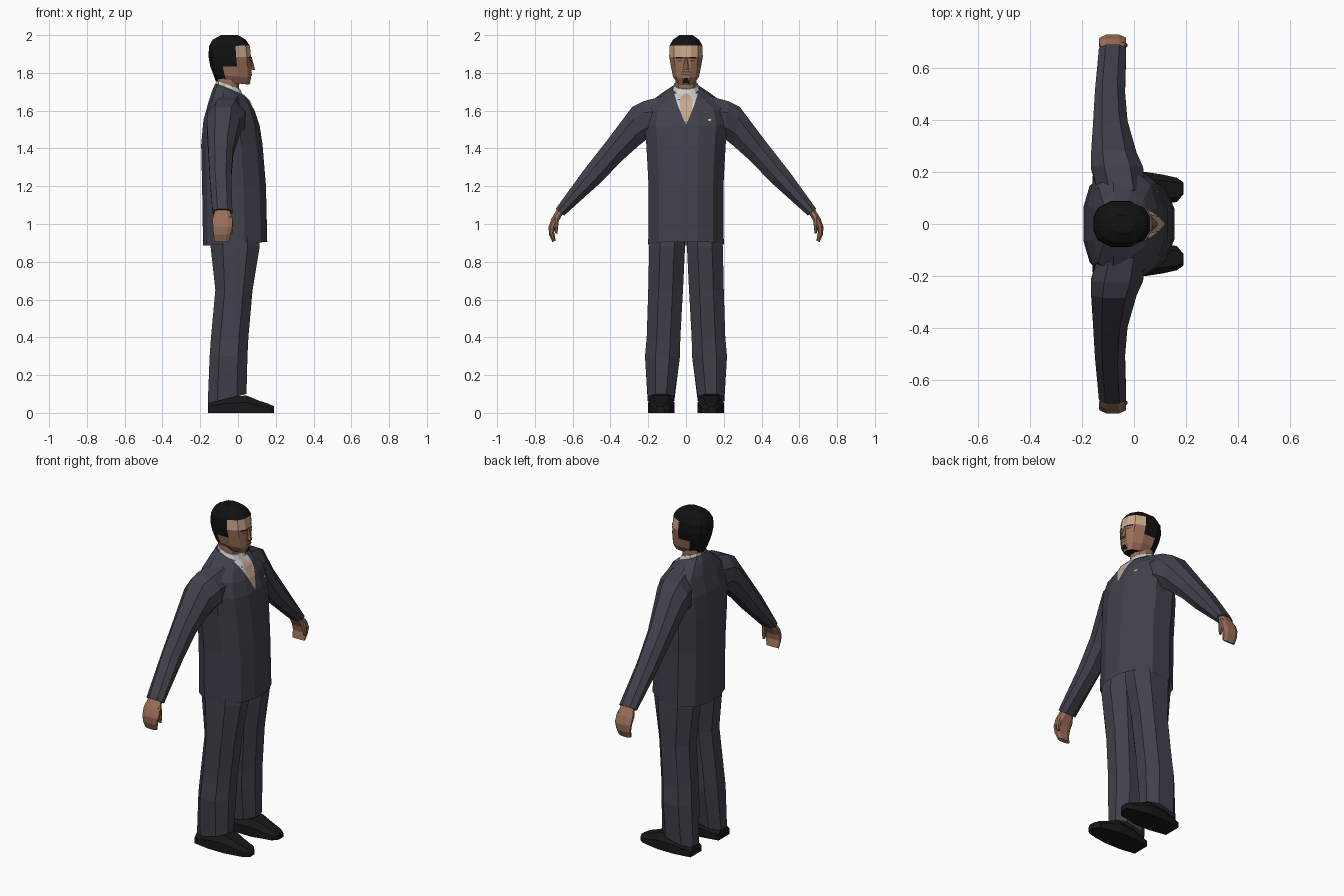
import bpy, bmesh
from mathutils import Vector as V
from mathutils.bvhtree import BVHTree

if "Cube" in bpy.data.objects:
    bpy.data.objects.remove(bpy.data.objects["Cube"])


def mat(name, r, g, b):
    m = bpy.data.materials.new(name)
    m.diffuse_color = (r, g, b, 1)
    m.use_nodes = True
    m.node_tree.nodes["Principled BSDF"].inputs["Base Color"].default_value = m.diffuse_color
    return m


SUIT = mat("charcoal_cloth", 0.052, 0.052, 0.072)
SKIN = mat("brown_skin", 0.33, 0.16, 0.10)
PALE = mat("light_skin", 0.58, 0.38, 0.26)
DARK = mat("shadow_skin", 0.13, 0.06, 0.04)
HAIR = mat("black_hair", 0.006, 0.006, 0.006)
SHOE = mat("black_leather", 0.009, 0.009, 0.01)
SHIRT = mat("white_shirt", 0.60, 0.60, 0.58)

# Cross-section templates
BODY = [(1, .3), (.8, .72), (.3, 1), (-.4, 1), (-.85, .7), (-1, .3)]
BODY += [(a, -b) for a, b in reversed(BODY)]
OCT = [(1, .4), (.5, 1), (-.5, 1), (-1, .4), (-1, -.4), (-.5, -1), (.5, -1), (1, -.4)]
SOLE = [(1, -1), (1, .2), (.6, 1), (-.6, 1), (-1, .2), (-1, -1)]


def finish(name, bm, mats):
    bmesh.ops.recalc_face_normals(bm, faces=bm.faces)
    me = bpy.data.meshes.new(name)
    bm.to_mesh(me)
    bm.free()
    for m in mats:
        me.materials.append(m)
    ob = bpy.data.objects.new(name, me)
    bpy.context.collection.objects.link(ob)
    return ob


def loft(name, rings, shape, mats, rule=None, caps=(True, True), side=1):
    """Skin a row of (centre, u, v) rings; side=-1 mirrors across y."""
    bm = bmesh.new()
    n = len(shape)
    rows = []
    for c, u, v in rings:
        pts = [V(c) + V(u) * a + V(v) * b for a, b in shape]
        rows.append([bm.verts.new((p.x, p.y * side, p.z)) for p in pts])
    for i in range(len(rows) - 1):
        for j in range(n):
            k = (j + 1) % n
            f = bm.faces.new((rows[i][j], rows[i][k], rows[i + 1][k], rows[i + 1][j]))
            f.material_index = rule(i, j) if rule else 0
    for use, row in zip(caps, (rows[0], rows[-1])):
        if use:
            f = bm.faces.new(row)
            f.material_index = rule(len(rows) - 1, 0) if rule else 0
    return finish(name, bm, mats)


def level(zf, zb, x0, x1, y0, y1):
    """Near-horizontal ring: front height, back height, x range, y range."""
    return (((x0 + x1) / 2, (y0 + y1) / 2, (zf + zb) / 2),
            ((x1 - x0) / 2, 0, (zf - zb) / 2), (0, (y1 - y0) / 2, 0))


def limb(uy, uz, ly, lz, x0, x1):
    """Arm ring: outer edge point, inner edge point, x range."""
    return (((x0 + x1) / 2, (uy + ly) / 2, (uz + lz) / 2),
            ((x1 - x0) / 2, 0, 0), (0, (uy - ly) / 2, (uz - lz) / 2))


def plate(name, target, rows, m, lift=0.004, cols=4, sub=3):
    """Thin patch of (z, y0, y1) rows laid on the front of target."""
    me = target.data
    tree = BVHTree.FromPolygons([v.co for v in me.vertices],
                                [p.vertices[:] for p in me.polygons])
    bm = bmesh.new()
    fine = []
    for a, b in zip(rows, rows[1:]):
        fine += [V(a).lerp(V(b), t / sub) for t in range(sub)]
    fine.append(V(rows[-1]))
    grid = []
    for z, y0, y1 in fine:
        row = []
        for c in range(cols + 1):
            y = y0 + (y1 - y0) * c / cols
            hit = tree.ray_cast(V((1, y, z)), V((-1, 0, 0)))[0]
            row.append(bm.verts.new(((hit.x if hit else 0) + lift, y, z)))
        grid.append(row)
    for r, s in zip(grid, grid[1:]):
        for c in range(cols):
            bm.faces.new((r[c], s[c], s[c + 1], r[c + 1]))
    bmesh.ops.remove_doubles(bm, verts=bm.verts, dist=1e-5)
    return finish(name, bm, [m])


# Jacket body
jacket = loft("jacket", [level(zf, zb, x0, x1, -h, h) for zf, zb, x0, x1, h in [
    (.905, .885, -.185, .155, .20), (1.2, 1.2, -.19, .148, .198),
    (1.42, 1.42, -.195, .13, .21), (1.52, 1.55, -.183, .115, .222),
    (1.60, 1.65, -.155, .088, .205), (1.66, 1.71, -.135, .055, .125),
    (1.69, 1.745, -.12, .02, .075)]], BODY, [SUIT], caps=(False, True))

# Shirt collar and neck
loft("shirt_collar", [level(1.66, 1.71, -.118, .04, -.08, .08),
                      level(1.715, 1.757, -.112, .01, -.062, .062)], BODY, [SHIRT])
loft("neck", [level(1.62, 1.68, -.112, 0, -.054, .054),
              level(1.80, 1.80, -.115, .01, -.056, .056)], BODY, [SKIN])

# Shirt opening, bare chest and pocket square on the jacket front
plate("shirt_front", jacket, [(1.69, -.062, .062), (1.63, -.044, .044),
                              (1.53, -.003, .003)], SHIRT)
plate("chest", jacket, [(1.69, -.012, .012), (1.655, -.036, .036),
                        (1.60, -.028, .028), (1.53, -.002, .002)], PALE, .008)
plate("pocket_square", jacket, [(1.556, .115, .135), (1.546, .118, .13)], SHIRT)


# Head: hair covers the crown, back and temples; the forehead is lighter
def head_colour(i, j):
    front = j in (0, 1, 9, 10, 11)
    sides = j in (2, 8)
    if i >= 4:
        return 1
    if i == 3:
        return 2 if front else 1
    if front or (sides and i < 2):
        return 0
    return 1


head = loft("head", [level(zf, zb, x0, x1, -h, h) for zf, zb, x0, x1, h in [
    (1.738, 1.755, -.118, .06, .045), (1.775, 1.79, -.13, .07, .069),
    (1.835, 1.835, -.147, .071, .08), (1.885, 1.885, -.156, .069, .089),
    (1.945, 1.94, -.154, .062, .087), (1.975, 1.975, -.135, .042, .07),
    (2.0, 2.0, -.09, 0, .035)]], BODY, [SKIN, HAIR, PALE], head_colour)

# Facial features
loft("nose", [level(1.815, 1.82, .05, .09, -.017, .017),
              level(1.83, 1.83, .05, .087, -.014, .014),
              level(1.885, 1.885, .05, .072, -.008, .008)], OCT, [SKIN])
plate("goatee", head, [(1.773, -.01, .01), (1.744, -.02, .02)], HAIR)
plate("mouth", head, [(1.793, -.025, .025), (1.786, -.025, .025)], DARK)
plate("moustache", head, [(1.81, -.018, .018), (1.803, -.028, .028)], DARK)

for s, tag in ((1, "left"), (-1, "right")):
    plate("eyebrow_" + tag, head, [(1.884, s * .014, s * .056),
                                   (1.876, s * .014, s * .056)], HAIR)
    plate("eye_" + tag, head, [(1.868, s * .02, s * .046),
                               (1.859, s * .02, s * .046)], DARK)

    # Sleeve, hand and thumb
    loft("sleeve_" + tag, [limb(*r) for r in [
        (.13, 1.675, .12, 1.42, -.14, .045), (.225, 1.65, .205, 1.45, -.165, .035),
        (.285, 1.62, .25, 1.415, -.165, .01), (.42, 1.44, .345, 1.33, -.157, -.025),
        (.545, 1.28, .445, 1.225, -.15, -.035), (.69, 1.08, .645, 1.045, -.135, -.03)]],
        OCT, [SUIT], side=s)
    loft("hand_" + tag, [limb(*r) for r in [
        (.675, 1.09, .65, 1.055, -.12, -.045), (.712, 1.03, .672, 1.02, -.135, -.03),
        (.728, .985, .69, .99, -.133, -.03), (.725, .945, .698, .955, -.13, -.038),
        (.708, .905, .69, .912, -.125, -.047)]], OCT, [SKIN], side=s)
    loft("thumb_" + tag, [limb(*r) for r in [
        (.70, 1.04, .672, 1.025, -.06, -.03), (.698, .985, .678, .98, -.05, -.025),
        (.692, .95, .68, .948, -.045, -.03)]], OCT, [SKIN], side=s)

    # Trouser leg
    loft("trouser_leg_" + tag, [level(*r) for r in [
        (1.0, 1.0, -.13, .11, .0, .185), (.88, .88, -.145, .115, .005, .195),
        (.65, .65, -.12, .077, .016, .2), (.40, .40, -.143, .055, .03, .208),
        (.30, .30, -.15, .05, .032, .217), (.10, .05, -.16, .045, .062, .203)]],
        OCT, [SUIT], side=s)

    # Shoe
    loft("shoe_" + tag, [((x, (y0 + y1) / 2, h / 2), (0, (y1 - y0) / 2, 0), (0, 0, h / 2))
                         for x, y0, y1, h in [
        (-.16, .08, .185, .055), (-.06, .062, .2, .085), (.045, .06, .2, .092),
        (.11, .075, .19, .065), (.165, .085, .178, .047), (.19, .115, .16, .035)]],
        SOLE, [SHOE], side=s)
